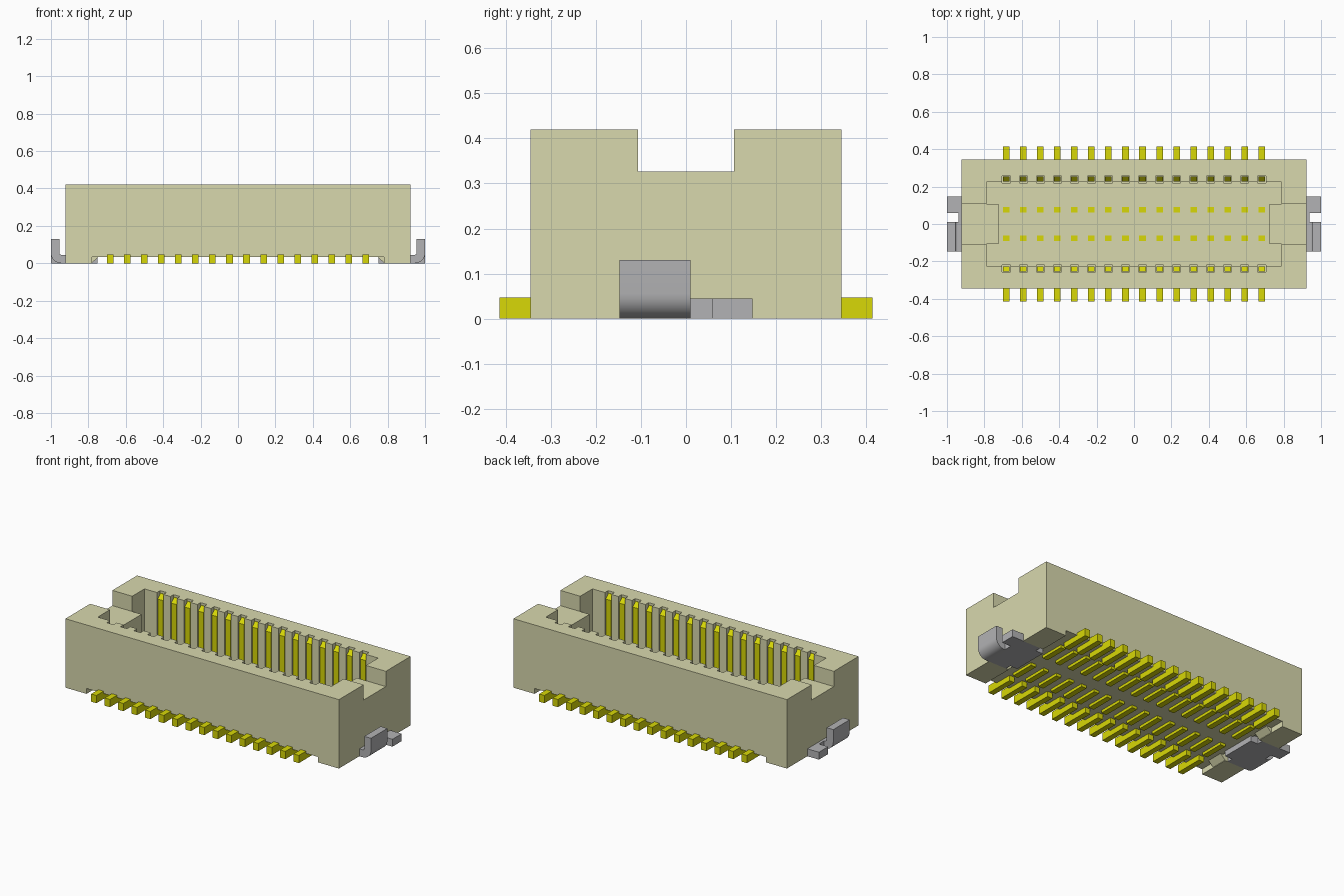
import bpy, bmesh, math
from mathutils import Vector

if "Cube" in bpy.data.objects:
    bpy.data.objects.remove(bpy.data.objects["Cube"])


def material(name, rgb):
    m = bpy.data.materials.new(name)
    m.use_nodes = True
    m.diffuse_color = (*rgb, 1)
    m.node_tree.nodes["Principled BSDF"].inputs["Base Color"].default_value = (*rgb, 1)
    return m


BEIGE = material("beige plastic", (0.69, 0.69, 0.42))
GOLD = material("gold contact", (0.69, 0.69, 0.002))
GREY = material("grey metal", (0.45, 0.45, 0.46))


def prism(bm, points, axis, lo, hi):
    """Extrude a 2D outline along an axis; x: (y, z), y: (x, z), z: (x, y)."""
    def place(p, t):
        return {"x": (t, p[0], p[1]), "y": (p[0], t, p[1]), "z": (p[0], p[1], t)}[axis]
    verts = [bm.verts.new(place(p, lo)) for p in points]
    face = bm.faces.new(verts)
    ext = bmesh.ops.extrude_face_region(bm, geom=[face])
    move = Vector(place((0, 0), hi - lo))
    bmesh.ops.translate(bm, vec=move, verts=[g for g in ext["geom"] if isinstance(g, bmesh.types.BMVert)])


def box(bm, x0, x1, y0, y1, z0, z1):
    prism(bm, [(x0, y0), (x1, y0), (x1, y1), (x0, y1)], "z", z0, z1)


def finish(bm, name, mat):
    bmesh.ops.recalc_face_normals(bm, faces=bm.faces)
    mesh = bpy.data.meshes.new(name)
    bm.to_mesh(mesh)
    bm.free()
    mesh.materials.append(mat)
    obj = bpy.data.objects.new(name, mesh)
    bpy.context.collection.objects.link(obj)
    return obj


def activate(obj):
    bpy.ops.object.select_all(action="DESELECT")
    obj.select_set(True)
    bpy.context.view_layer.objects.active = obj


def cut(target, bm):
    """Subtract the shapes in bm from target and discard the cutter."""
    cutter = finish(bm, "cutter", BEIGE)
    cutter.hide_render = True
    mod = target.modifiers.new("cut", "BOOLEAN")
    mod.operation, mod.solver, mod.object = "DIFFERENCE", "EXACT", cutter
    activate(target)
    bpy.ops.object.modifier_apply(modifier=mod.name)
    bpy.data.objects.remove(cutter)


PIN_X = [(i - 7.5) * 0.091 for i in range(16)]

# Housing block, relieved underneath between its two feet
bm = bmesh.new()
prism(bm, [(-0.922, 0), (-0.78, 0), (-0.78, 0.033), (0.78, 0.033), (0.78, 0),
           (0.922, 0), (0.922, 0.42), (-0.922, 0.42)], "y", -0.345, 0.345)
housing = finish(bm, "housing", BEIGE)

# Recesses for the anchor plates
for s in (-1, 1):
    bm = bmesh.new()
    xa, xb = sorted((s * 0.765, s * 1.0))
    box(bm, xa, xb, -0.147, 0.147, -0.05, 0.043)
    cut(housing, bm)

# Mating cavity, narrower between the end blocks
quarter = [(0.725, 0.107), (0.788, 0.107), (0.788, 0.225)]
outline = (quarter + [(-x, y) for x, y in reversed(quarter)]
           + [(-x, -y) for x, y in quarter] + [(x, -y) for x, y in reversed(quarter)])
bm = bmesh.new()
prism(bm, outline, "z", 0.09, 0.6)
cut(housing, bm)

# Lowered end blocks
bm = bmesh.new()
box(bm, -1.1, 1.1, -0.107, 0.107, 0.327, 0.7)
cut(housing, bm)

# Contact slots in the inner walls
bm = bmesh.new()
for x in PIN_X:
    for s in (-1, 1):
        ya, yb = sorted((s * 0.22, s * 0.256))
        box(bm, x - 0.022, x + 0.022, ya, yb, 0.08, 0.5)
cut(housing, bm)

# Sloped ramps at the ends of the underside relief, beside the anchor plates
bm = bmesh.new()
for s in (-1, 1):
    for ya, yb in ((-0.25, -0.147), (0.147, 0.25)):
        prism(bm, [(s * 0.745, 0.035), (s * 0.782, 0.035), (s * 0.782, 0.001)], "y", ya, yb)
finish(bm, "underside_ramps", BEIGE)

# Spring contacts: solder tail, wall arm, underside bar and inner stub
pin = [(0.414, 0), (0.414, 0.047), (0.255, 0.047), (0.255, 0.406), (0.253, 0.406),
       (0.228, 0.380), (0.228, 0.06), (0.092, 0.06), (0.092, 0.094), (0.062, 0.094),
       (0.062, 0.06), (0.05, 0.06), (0.05, 0.016), (0.205, 0.016), (0.205, 0.04),
       (0.235, 0.04), (0.235, 0)]
for s, name in ((-1, "front_contacts"), (1, "back_contacts")):
    bm = bmesh.new()
    for x in PIN_X:
        prism(bm, [(s * y, z) for y, z in pin], "x", x - 0.0175, x + 0.0175)
    finish(bm, name, GOLD)


def arc(cx, cz, r, steps=8):
    return [(cx + r * math.sin(a), cz - r * math.cos(a))
            for a in (i * math.pi / 2 / steps for i in range(steps + 1))]


# Anchor clips: buried plate, solder foot and bent-up tab
tab = [(0.92, 0)] + arc(0.945, 0.055, 0.055) + [(1.0, 0.13), (0.955, 0.13)] \
    + list(reversed(arc(0.943, 0.057, 0.012))) + [(0.92, 0.045)]
plate = [(0.75, -0.11), (0.80, -0.11), (0.80, -0.148), (0.921, -0.148), (0.921, 0.01),
         (0.938, 0.01), (0.938, 0.059), (1.0, 0.059), (1.0, 0.148),
         (0.80, 0.148), (0.80, 0.11), (0.75, 0.11)]
for s, name in ((-1, "right"), (1, "left")):
    bm = bmesh.new()
    prism(bm, [(s * x, y) for x, y in plate], "z", 0, 0.045)
    finish(bm, name + "_anchor_plate", GREY)
    bm = bmesh.new()
    prism(bm, [(s * x, z) for x, z in tab], "y", -0.148, 0.01)
    clip = finish(bm, name + "_anchor_tab", GREY)
    activate(clip)
    bpy.ops.object.shade_smooth_by_angle(angle=math.radians(30))
